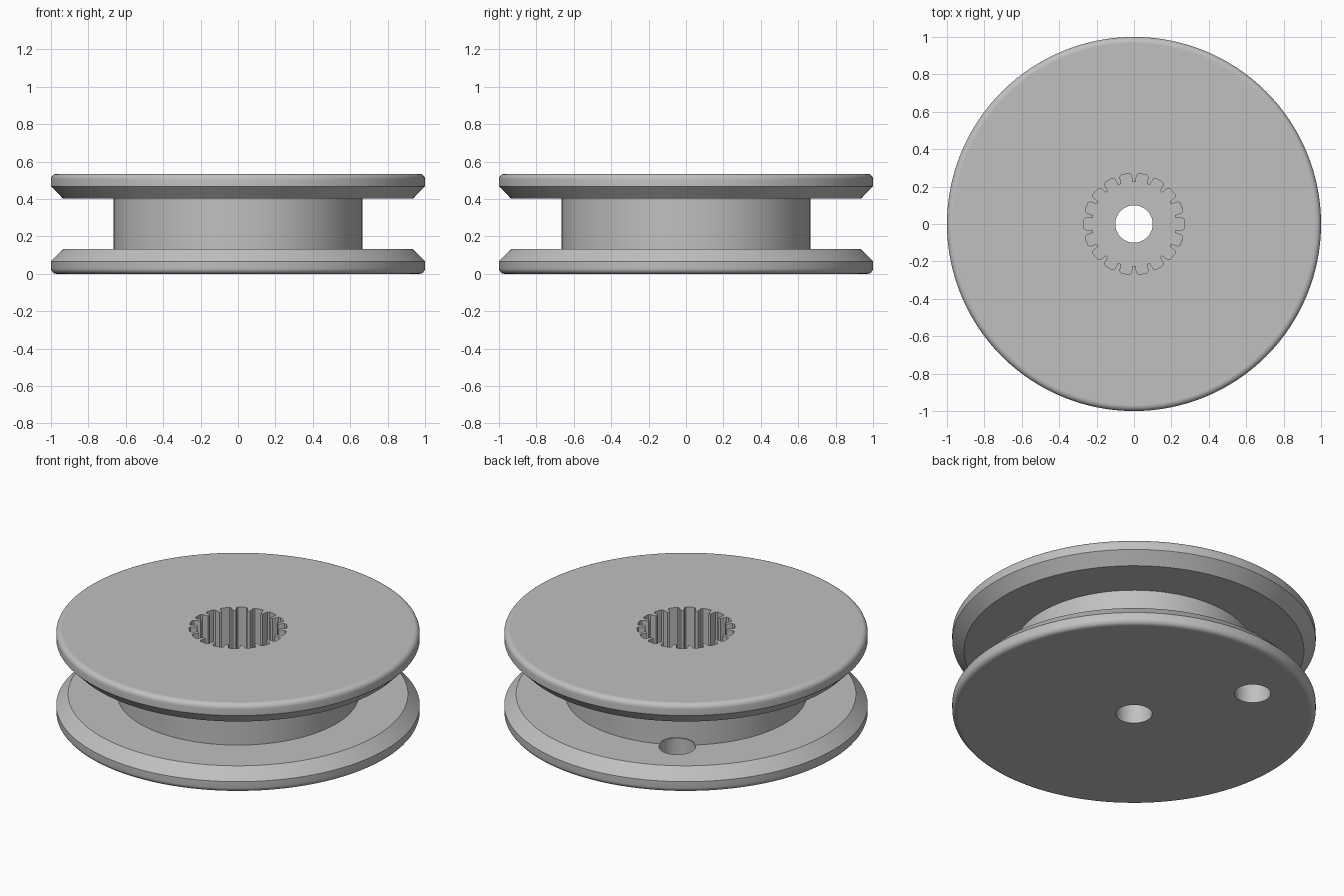
import bpy
import bmesh
import math
from mathutils import Matrix

default = bpy.data.objects.get("Cube")
if default:
    bpy.data.objects.remove(default, do_unlink=True)

HEIGHT, FLANGE, HUB = 0.535, 0.133, 0.665
FILLET, SEGMENTS = 0.03, 128
LOBES = 18

grey = bpy.data.materials.new("plain grey")
grey.use_nodes = True
colour = (0.53, 0.53, 0.53, 1)
grey.diffuse_color = colour
grey.node_tree.nodes["Principled BSDF"].inputs["Base Color"].default_value = colour


def make_object(name, bm):
    bmesh.ops.recalc_face_normals(bm, faces=bm.faces)
    mesh = bpy.data.meshes.new(name)
    bm.to_mesh(mesh)
    bm.free()
    mesh.materials.append(grey)
    obj = bpy.data.objects.new(name, mesh)
    bpy.context.collection.objects.link(obj)
    return obj


def revolve(name, profile):
    """Closed solid turned about z; the profile starts and ends on the axis."""
    bm = bmesh.new()
    verts = [bm.verts.new((r, 0, z)) for r, z in profile]
    edges = [bm.edges.new(pair) for pair in zip(verts, verts[1:])]
    bmesh.ops.spin(bm, geom=verts + edges, cent=(0, 0, 0), axis=(0, 0, 1),
                   angle=math.tau, steps=SEGMENTS)
    bmesh.ops.remove_doubles(bm, verts=bm.verts, dist=1e-5)
    # merge the end discs into single flat faces
    for v in [v for v in bm.verts if v.co.xy.length < 1e-4]:
        bmesh.ops.dissolve_verts(bm, verts=[v])
    return make_object(name, bm)


def prism(name, outline, low, high):
    bm = bmesh.new()
    face = bm.faces.new([bm.verts.new((x, y, low)) for x, y in outline])
    top = bmesh.ops.extrude_face_region(bm, geom=[face])
    moved = [g for g in top["geom"] if isinstance(g, bmesh.types.BMVert)]
    bmesh.ops.translate(bm, verts=moved, vec=(0, 0, high - low))
    return make_object(name, bm)


def polar(radius, degrees):
    a = math.radians(degrees)
    return radius * math.cos(a), radius * math.sin(a)


def circle(x, y, radius, count=48):
    ring = [polar(radius, 360 * i / count) for i in range(count)]
    return [(x + px, y + py) for px, py in ring]


# Spool body: lower half profile, mirrored for the upper half
lower = [(0, 0)]
for step in range(7):
    a = math.radians(15 * step)
    lower.append((1 - FILLET + FILLET * math.sin(a), FILLET - FILLET * math.cos(a)))
lower += [(1, 0.067), (0.935, FLANGE), (HUB, FLANGE)]
spool = revolve("spool", lower + [(r, HEIGHT - z) for r, z in reversed(lower)])

# Splined socket, open at the top
pitch = 360 / LOBES
outline = []
for i in range(LOBES):
    for radius, offset in ((0.225, -8), (0.262, -6.8), (0.27, -5), (0.27, 0),
                           (0.27, 5), (0.262, 6.8), (0.225, 8)):
        outline.append(polar(radius, i * pitch + offset))
socket = prism("socket_cutter", outline, FLANGE, HEIGHT + 0.1)

# Axle hole and off-centre hole in the lower flange
axle = prism("axle_cutter", circle(0, 0, 0.1), -0.1, FLANGE + 0.1)
hx, hy = polar(0.69, 121)
cord = prism("cord_hole_cutter", circle(hx, hy, 0.1), -0.1, FLANGE + 0.001)

# Shallow domed recess where the off-centre hole meets the hub
bm = bmesh.new()
bmesh.ops.create_uvsphere(bm, u_segments=48, v_segments=24, radius=0.0995,
                          matrix=Matrix.Translation((hx, hy, FLANGE))
                          @ Matrix.Diagonal((1, 1, 0.45, 1)))
dome = make_object("recess_cutter", bm)

bpy.ops.object.select_all(action="DESELECT")
bpy.context.view_layer.objects.active = spool
spool.select_set(True)
for cutter in (socket, axle, cord, dome):
    cutter.hide_render = True
    mod = spool.modifiers.new(cutter.name, "BOOLEAN")
    mod.operation = "DIFFERENCE"
    mod.solver = "EXACT"
    mod.object = cutter
    bpy.ops.object.modifier_apply(modifier=mod.name)
    bpy.data.objects.remove(cutter, do_unlink=True)

# Smooth the turned surfaces, keep level faces flat
bpy.ops.object.shade_smooth_by_angle(angle=math.radians(30))
for poly in spool.data.polygons:
    if abs(poly.normal.z) > 0.999:
        poly.use_smooth = False
